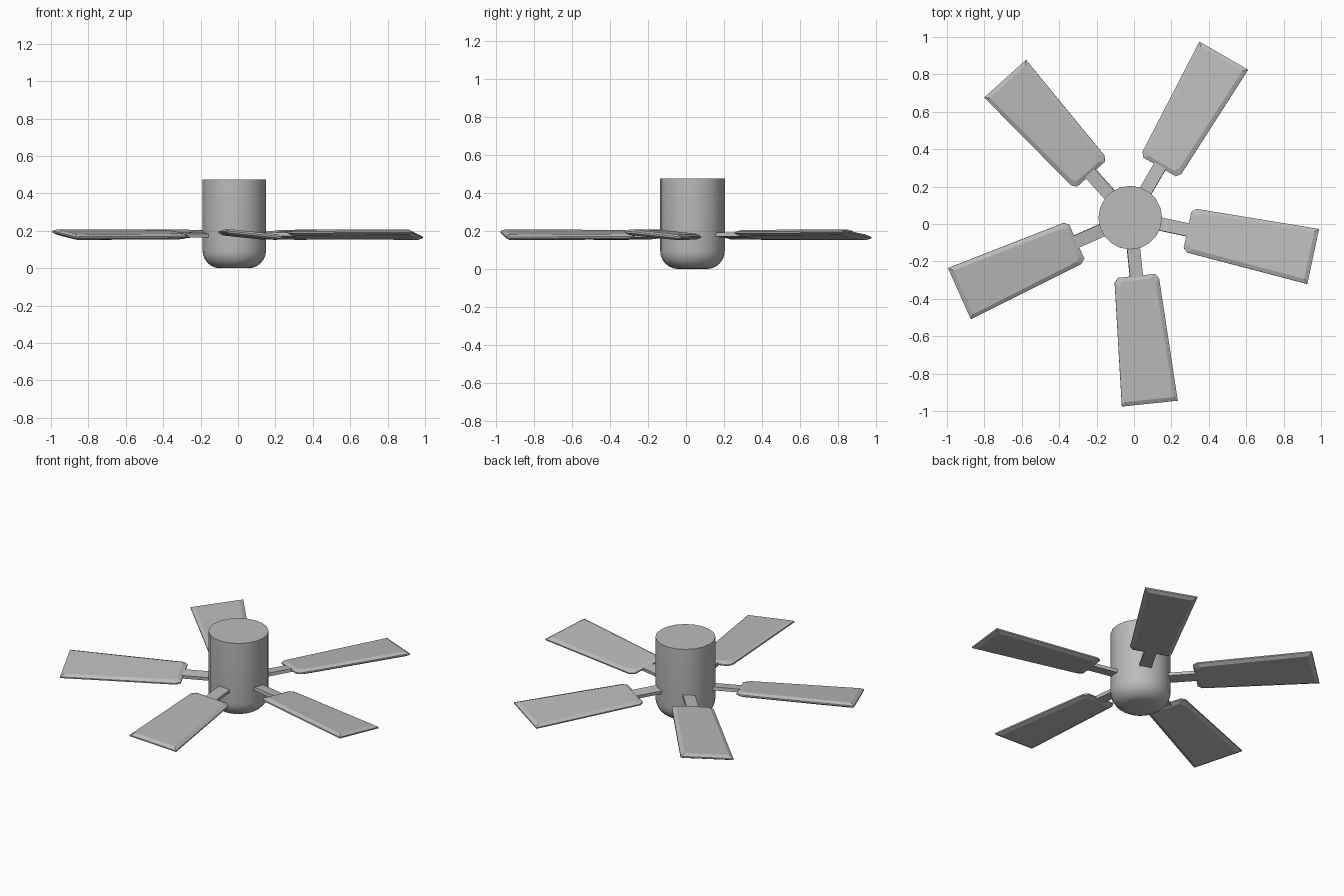
import bpy, bmesh, math
from mathutils import Matrix

cube = bpy.data.objects.get("Cube")
if cube:
    bpy.data.objects.remove(cube, do_unlink=True)

HUB = (-0.02, 0.034)
BLADES = 5
START = math.radians(-84)
PITCH = math.radians(-6)
BLADE_Z = 0.18

grey = bpy.data.materials.new("plain grey")
grey.use_nodes = True
colour = (0.5, 0.5, 0.5, 1)
grey.diffuse_color = colour
grey.node_tree.nodes["Principled BSDF"].inputs["Base Color"].default_value = colour


def add_object(name, bm):
    bmesh.ops.recalc_face_normals(bm, faces=bm.faces)
    mesh = bpy.data.meshes.new(name)
    bm.to_mesh(mesh)
    bm.free()
    mesh.materials.append(grey)
    obj = bpy.data.objects.new(name, mesh)
    bpy.context.collection.objects.link(obj)
    return obj


def loft(rings):
    """Join closed rings of points with quads and cap both ends."""
    bm = bmesh.new()
    loops = [[bm.verts.new(p) for p in ring] for ring in rings]
    for a, b in zip(loops, loops[1:]):
        for i in range(len(a)):
            j = (i + 1) % len(a)
            bm.faces.new((a[i], a[j], b[j], b[i]))
    bm.faces.new(loops[0])
    bm.faces.new(loops[-1])
    return bm


# Motor housing: cylinder with a rounded underside
def circle(radius, z, sides=20):
    return [(radius * math.cos(i * math.tau / sides),
             radius * math.sin(i * math.tau / sides), z) for i in range(sides)]


R, FILLET = 0.17, 0.095
arc = [i * math.pi / 12 for i in range(7)]
rings = [circle(R - FILLET + FILLET * math.sin(a), FILLET - FILLET * math.cos(a)) for a in arc]
rings.append(circle(R, 0.475))
housing = add_object("motor_housing", loft(rings))
housing.location = (*HUB, 0)
bpy.ops.object.select_all(action='DESELECT')
housing.select_set(True)
bpy.context.view_layer.objects.active = housing
bpy.ops.object.shade_smooth_by_angle(angle=math.radians(35))


# Blade outline: tapered, clipped inner corners, inset for the bevels
def outline(inset, z):
    side = [(0.313, 0.1), (0.338, 0.12), (1.0, 0.151)]
    half = [(r - inset if r == 1.0 else r + inset, w - inset, z) for r, w in side]
    return half + [(r, -w, z) for r, w, z in reversed(half)]


for n in range(BLADES):
    turn = (Matrix.Translation((*HUB, BLADE_Z))
            @ Matrix.Rotation(START + n * math.tau / BLADES, 4, 'Z')
            @ Matrix.Rotation(PITCH, 4, 'X'))

    bm = loft([outline(0.022, -0.015), outline(0, -0.004),
               outline(0, 0.004), outline(0.022, 0.015)])
    add_object(f"blade_{n + 1}", bm).matrix_world = turn

    # Flat arm joining the blade to the housing
    bm = bmesh.new()
    bmesh.ops.create_cube(bm, size=1, matrix=Matrix.Translation((0.24, 0, -0.002))
                          @ Matrix.Diagonal((0.22, 0.07, 0.02, 1)))
    add_object(f"blade_arm_{n + 1}", bm).matrix_world = turn
